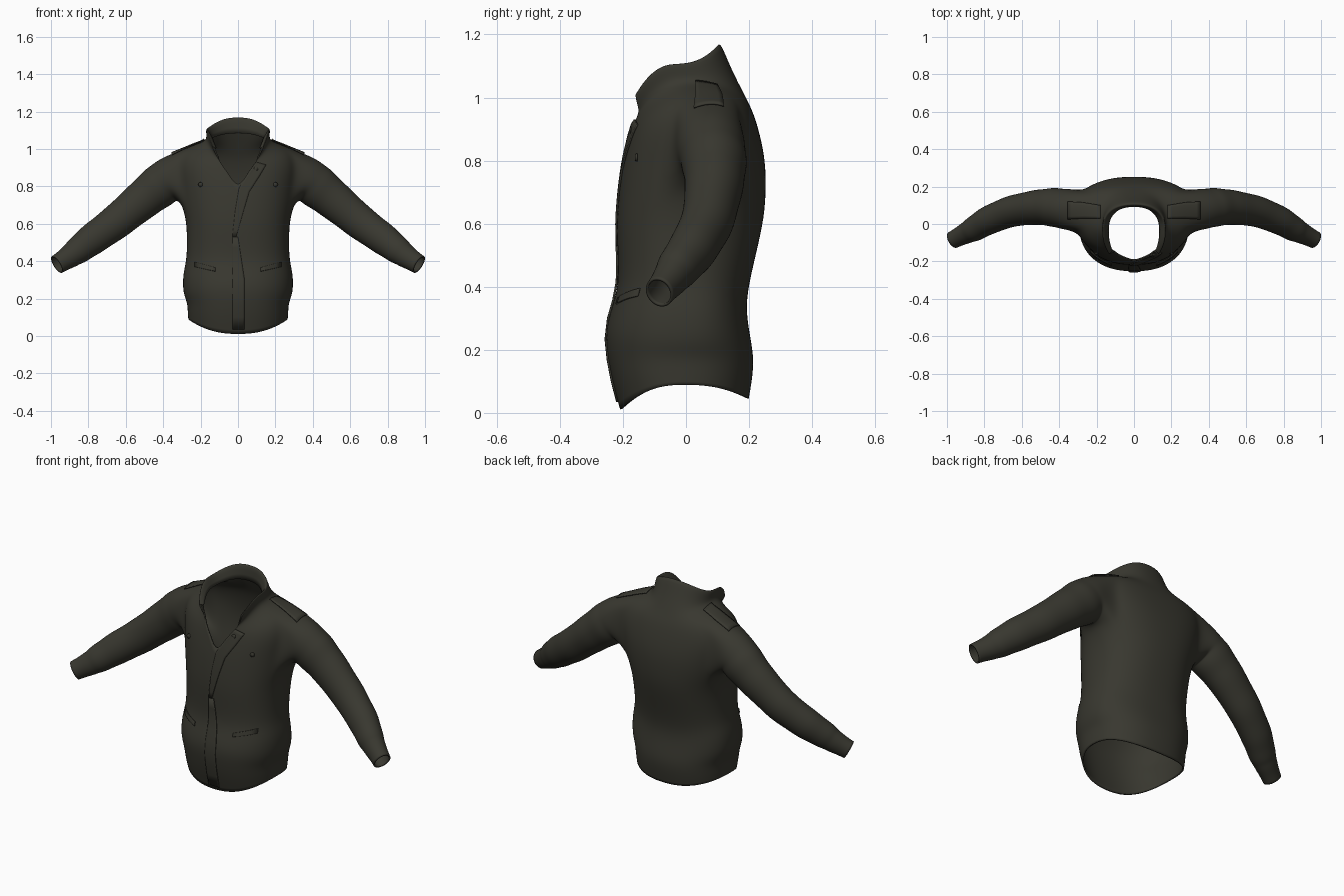
import bpy, bmesh, math
from mathutils import Vector
from mathutils.bvhtree import BVHTree

cube = bpy.data.objects.get("Cube")
if cube:
    bpy.data.objects.remove(cube)

olive = bpy.data.materials.new("dark_olive_cloth")
olive.use_nodes = True
olive.diffuse_color = (0.04, 0.039, 0.029, 1)
shader = olive.node_tree.nodes["Principled BSDF"]
shader.inputs["Base Color"].default_value = olive.diffuse_color
shader.inputs["Roughness"].default_value = 0.9


def finish(name, bm):
    """Turn a bmesh into a smooth shaded cloth object."""
    bmesh.ops.recalc_face_normals(bm, faces=bm.faces)
    mesh = bpy.data.meshes.new(name)
    bm.to_mesh(mesh)
    bm.free()
    mesh.materials.append(olive)
    for poly in mesh.polygons:
        poly.use_smooth = True
    obj = bpy.data.objects.new(name, mesh)
    bpy.context.collection.objects.link(obj)
    return obj


def thicken(obj, amount, offset):
    mod = obj.modifiers.new("thickness", 'SOLIDIFY')
    mod.thickness = amount
    mod.offset = offset


# Body cross-sections: front z, side z, back z, half width,
# half front opening, front y, side y, back y
SECTIONS = [
    (.01, .09, .045, .267, 0, -.21, -.01, .2),
    (.1, .13, .1, .27, 0, -.235, -.01, .21),
    (.18, .18, .17, .272, 0, -.25, -.01, .217),
    (.26, .23, .24, .296, 0, -.258, 0, .205),
    (.33, .33, .31, .296, 0, -.238, 0, .193),
    (.4, .4, .38, .277, 0, -.215, 0, .194),
    (.5, .5, .5, .273, 0, -.217, 0, .222),
    (.6, .62, .62, .277, 0, -.222, .01, .25),
    (.71, .71, .72, .303, 0, -.213, .05, .255),
    (.79, .82, .8, .318, 0, -.202, .07, .252),
    (.86, .92, .88, .33, .045, -.185, .08, .236),
    (.9, .995, .95, .3, .075, -.172, .08, .215),
    (.93, 1.025, .99, .23, .095, -.16, .06, .195),
    (.955, 1.045, 1.03, .168, .11, -.147, 0, .175),
    (.985, 1.08, 1.11, .17, .125, -.157, -.02, .135),
    (1.02, 1.125, 1.205, .172, .14, -.163, -.03, .1),
    (1.0, 1.06, 1.085, .135, .112, -.145, -.03, .092),
]
HALF, POWER = 8, 0.85
ARM_COLS, ARM_ROWS = (6, 11), (8, 11)


def section_points(zf, zs, zb, w, gap, yf, ys, yb):
    """Half a ring, from the front centre round the side to the back."""
    end = math.acos((gap / w) ** (1 / POWER))
    for c in range(2 * HALF + 1):
        front = c < HALF
        a = end * (1 - c / HALF) if front else (c / HALF - 1) * math.pi / 2
        s = math.sin(a) / (math.sin(end) if front else 1)
        y, z = (yf, zf) if front else (yb, zb)
        x = w * max(math.cos(a), 0) ** POWER
        yield Vector((x if x > 1e-4 else 0, ys + (y - ys) * s ** POWER, zs + (z - zs) * s * s))


# Jacket shell: half the body with an armhole left open
bm = bmesh.new()
grid = [[bm.verts.new(p) for p in section_points(*s)] for s in SECTIONS]
(c0, c1), (r0, r1) = ARM_COLS, ARM_ROWS
for r in range(len(grid) - 1):
    for c in range(2 * HALF):
        if c0 <= c < c1 and r0 <= r < r1:
            continue
        bm.faces.new((grid[r][c], grid[r][c + 1], grid[r + 1][c + 1], grid[r + 1][c]))

# Sleeve: rings along the arm, sewn to the armhole loop
loop = [grid[r0][c] for c in range(c0, c1)] + [grid[r][c1] for r in range(r0, r1)]
loop += [grid[r1][c] for c in range(c1, c0, -1)] + [grid[r][c0] for r in range(r1, r0, -1)]
ARM = [(.25, .08, .87, .13), (.37, .08, .838, .125), (.43, .09, .793, .12),
       (.52, .09, .72, .107), (.655, .07, .607, .096), (.78, .02, .517, .088),
       (.86, -.03, .455, .076), (.9, -.05, .425, .064), (.968, -.085, .382, .053)]
stations = [ARM[0]]
for p, q in zip(ARM[1:], ARM[2:]):
    # Gentle cloth folds between the stations
    mid = [(a + b) / 2 for a, b in zip(p, q)]
    mid[3] *= 0.96
    stations += [p, mid]
stations.append(ARM[-1])
previous = loop
for i in range(1, len(stations)):
    centre = Vector(stations[i][:3])
    ahead = Vector(stations[min(i + 1, len(stations) - 1)][:3])
    along = (ahead - Vector(stations[i - 1][:3])).normalized()
    across = (Vector((0, 1, 0)) - along * along.y).normalized()
    up = along.cross(across)
    up *= 1 if up.z > 0 else -1
    ring = []
    for j in range(len(loop)):
        a = 2 * math.pi * (j - (c1 - c0) / 2) / len(loop) - math.pi / 2
        r = stations[i][3]
        ring.append(bm.verts.new(centre + across * (0.9 * r * math.cos(a)) + up * (r * math.sin(a))))
    for j in range(len(loop)):
        k = (j + 1) % len(loop)
        bm.faces.new((previous[j], previous[k], ring[k], ring[j]))
    previous = ring

jacket = finish("jacket_shell", bm)
mirror = jacket.modifiers.new("mirror", 'MIRROR')
mirror.use_clip = True
smooth = jacket.modifiers.new("smooth", 'SUBSURF')
smooth.levels = smooth.render_levels = 2
thicken(jacket, 0.008, -1)

bpy.context.view_layer.update()
surface = BVHTree.FromObject(jacket, bpy.context.evaluated_depsgraph_get())


def on_front(x, z):
    hit = surface.ray_cast(Vector((x, -1, z)), Vector((0, 1, 0)))[0]
    if hit is None or hit.y > -0.05:
        hit = surface.find_nearest(Vector((x, -.2, z)))[0]
        hit = Vector((x, hit.y, z))
    return hit + Vector((0, -.003, 0))


def on_top(x, y):
    hit = surface.ray_cast(Vector((x, y, 2)), Vector((0, 0, -1)))[0]
    return hit + Vector((0, 0, .008))


def cloth_strip(name, rows, project, steps=6):
    """Thin cloth plate laid on the shell; each row gives two end points."""
    dense = []
    for p, q in zip(rows, rows[1:]):
        dense += [[a + (b - a) * t / 4 for a, b in zip(p, q)] for t in range(4)]
    dense.append(rows[-1])
    strip = bmesh.new()
    lines = []
    for ax, az, bx, bz in dense:
        lines.append([strip.verts.new(project(ax + (bx - ax) * t / steps, az + (bz - az) * t / steps))
                      for t in range(steps + 1)])
    for low, high in zip(lines, lines[1:]):
        for t in range(steps):
            strip.faces.new((low[t], low[t + 1], high[t + 1], high[t]))
    obj = finish(name, strip)
    thicken(obj, 0.006, 0)
    return obj


# Diagonal lapel and the covered front fastening
cloth_strip("lapel_flap", [(-.03, .53, -.01, .53), (-.015, .67, .03, .67), (.005, .79, .06, .77),
                           (.055, .875, .115, .855), (.095, .93, .15, .915)], on_front)
cloth_strip("front_placket", [(-.03, .035, .035, .035), (-.03, .3, .035, .3), (-.03, .53, .0, .53)], on_front)

for side, label in ((1, "left"), (-1, "right")):
    # Shoulder strap
    cloth_strip(label + "_shoulder_strap",
                [(side * .18, .03, side * .18, .1), (side * .27, .03, side * .27, .115),
                 (side * .355, .025, side * .355, .12)], on_top)
    # Slanted pocket welt
    cloth_strip(label + "_pocket_welt",
                [(side * .12, .365, side * .12, .345), (side * .23, .395, side * .23, .37)], on_front)


def button(name, x, z):
    disc = bmesh.new()
    bmesh.ops.create_cone(disc, cap_ends=True, segments=16, radius1=.013, radius2=.011, depth=.008)
    obj = finish(name, disc)
    obj.location = on_front(x, z)
    obj.rotation_euler.x = math.pi / 2


button("left_chest_button", .2, .81)
button("right_chest_button", -.2, .81)
button("lapel_button", .095, .893)
